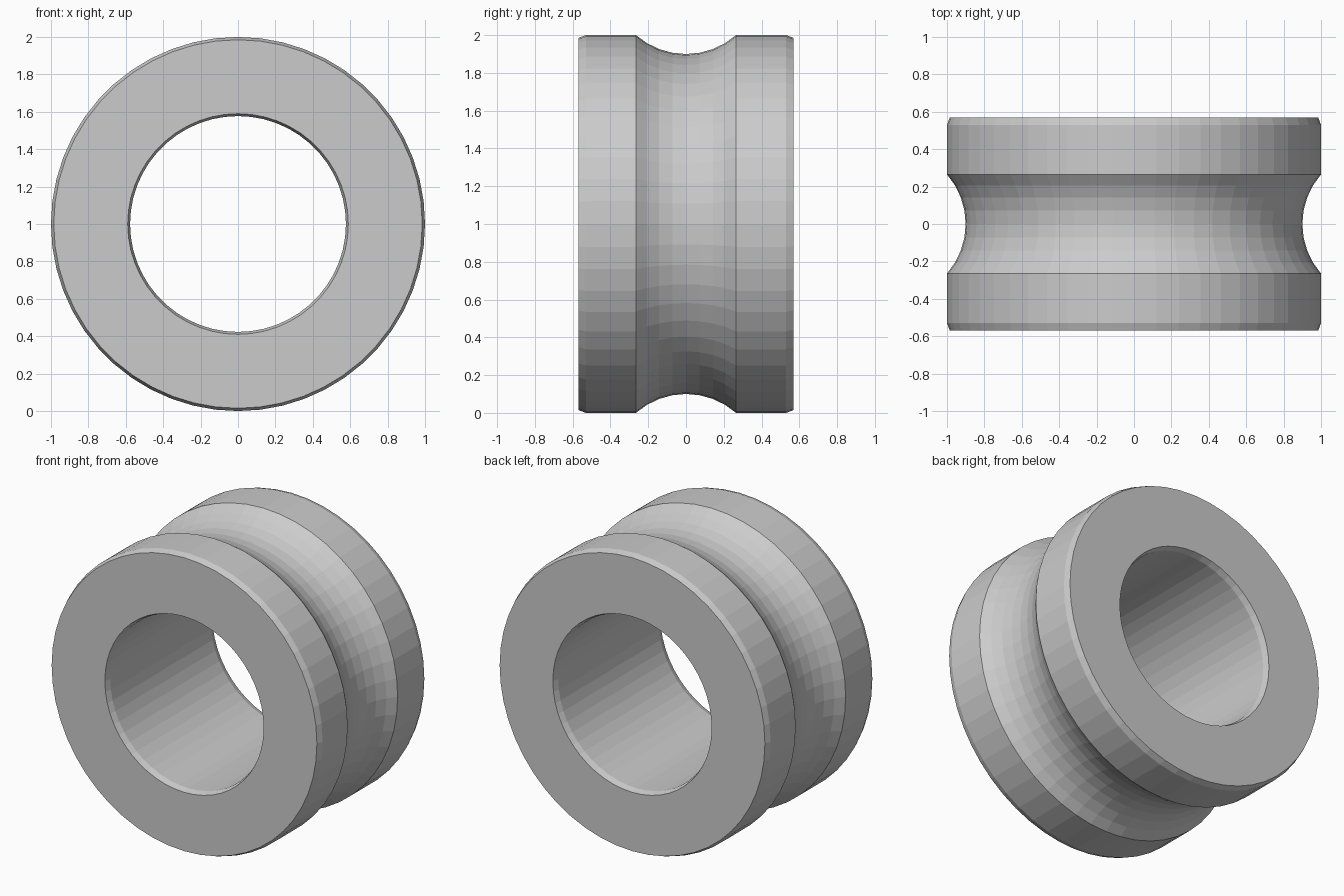
import bpy, bmesh, math

if "Cube" in bpy.data.objects:
    bpy.data.objects.remove(bpy.data.objects["Cube"])

SIDES = 52
HALF = 0.57              # half width along y
OUTER, BORE = 1.0, 0.577
GROOVE, DEPTH = 0.265, 0.10
ARC_STEPS = 8

# Closed cross-section as (y, radius)
profile = [(-HALF, 0.59), (-HALF, 0.985), (-HALF + 0.04, OUTER)]
arc_r = (GROOVE ** 2 + DEPTH ** 2) / (2 * DEPTH)
half_angle = math.asin(GROOVE / arc_r)
for i in range(ARC_STEPS + 1):
    a = -half_angle + 2 * half_angle * i / ARC_STEPS
    profile.append((arc_r * math.sin(a), OUTER - DEPTH + arc_r * (1 - math.cos(a))))
profile += [(HALF - 0.04, OUTER), (HALF, 0.985), (HALF, 0.59),
            (HALF - 0.04, BORE), (-HALF + 0.04, BORE)]

# Revolve the cross-section around the y axis
bm = bmesh.new()
rings = []
for s in range(SIDES):
    t = 2 * math.pi * s / SIDES
    rings.append([bm.verts.new((r * math.cos(t), y, 1 + r * math.sin(t)))
                  for y, r in profile])
n = len(profile)
for s in range(SIDES):
    a, b = rings[s], rings[(s + 1) % SIDES]
    for i in range(n):
        j = (i + 1) % n
        bm.faces.new((a[i], a[j], b[j], b[i]))
bmesh.ops.recalc_face_normals(bm, faces=bm.faces)

mesh = bpy.data.meshes.new("grooved_ring")
bm.to_mesh(mesh)
bm.free()
ring = bpy.data.objects.new("grooved_ring", mesh)
bpy.context.collection.objects.link(ring)

# Plain grey
grey = bpy.data.materials.new("grey")
grey.diffuse_color = (0.6, 0.6, 0.6, 1)
grey.use_nodes = True
grey.node_tree.nodes["Principled BSDF"].inputs["Base Color"].default_value = grey.diffuse_color
mesh.materials.append(grey)
